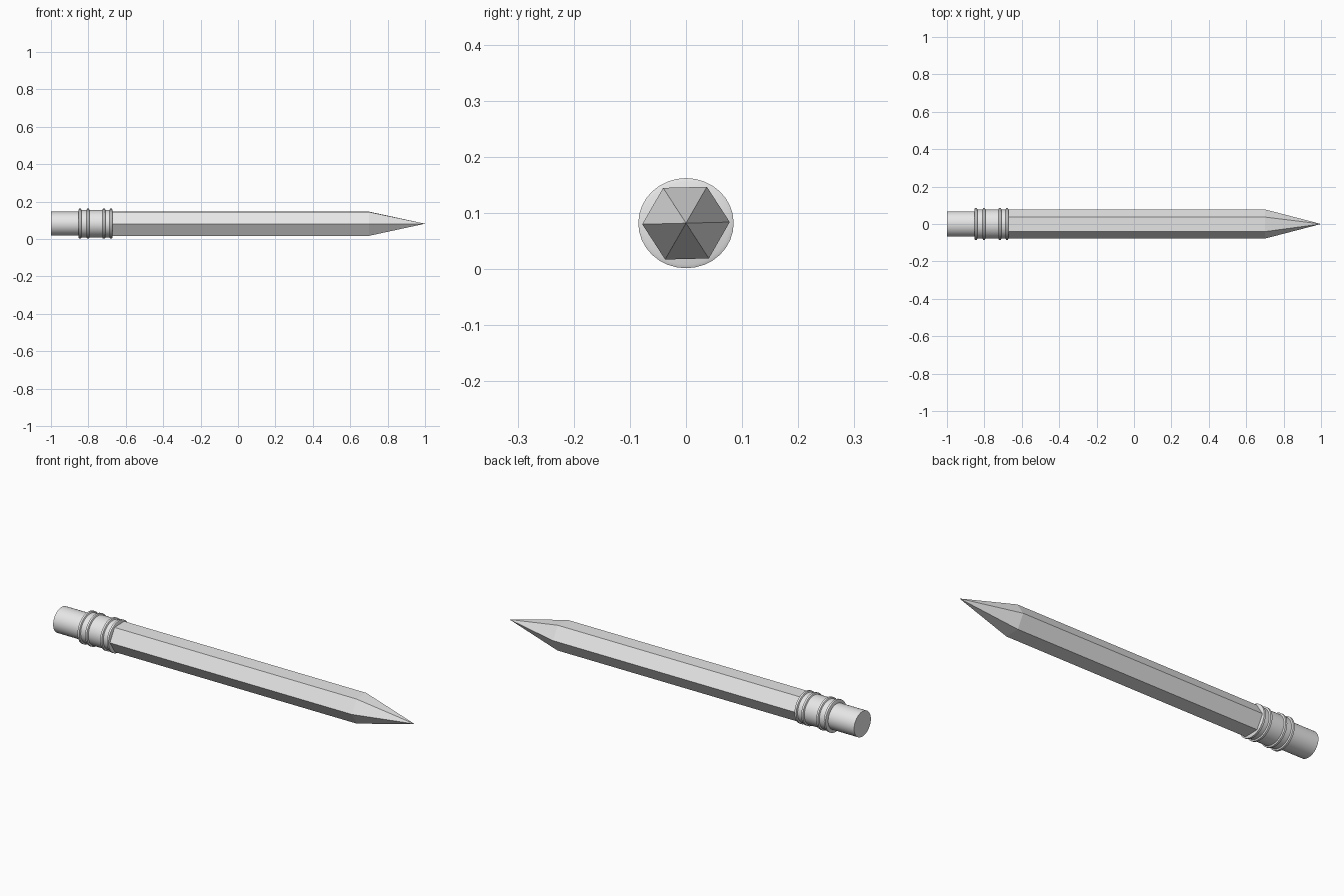
import bpy, bmesh, math

cube = bpy.data.objects.get("Cube")
if cube:
    bpy.data.objects.remove(cube, do_unlink=True)

grey = bpy.data.materials.new("plain_grey")
grey.use_nodes = True
COLOUR = (0.8, 0.8, 0.8, 1)
grey.diffuse_color = COLOUR
grey.node_tree.nodes["Principled BSDF"].inputs["Base Color"].default_value = COLOUR

SQUASH = 0.945   # the cross-section is slightly flattened
AXIS_Z = 0.082


def lathe(name, profile, sides, turn=0.0, smooth=True):
    """Spin (x, radius) points about the long axis; zero radius makes a tip."""
    bm = bmesh.new()
    rings = []
    for x, r in profile:
        count = sides if r > 0 else 1
        angles = [turn + math.tau * i / sides for i in range(count)]
        rings.append([bm.verts.new((x, r * math.cos(a), r * math.sin(a) * SQUASH))
                      for a in angles])
    for a, b in zip(rings, rings[1:]):
        for i in range(sides):
            j = (i + 1) % sides
            if len(b) == 1:
                bm.faces.new((a[i], a[j], b[0]))
            else:
                bm.faces.new((a[i], a[j], b[j], b[i]))
    for ring in (rings[0], rings[-1]):
        if len(ring) > 1:
            bm.faces.new(ring)
    bmesh.ops.recalc_face_normals(bm, faces=bm.faces)
    mesh = bpy.data.meshes.new(name)
    bm.to_mesh(mesh)
    bm.free()
    mesh.materials.append(grey)
    obj = bpy.data.objects.new(name, mesh)
    obj.location.z = AXIS_Z
    bpy.context.collection.objects.link(obj)
    if smooth:
        bpy.ops.object.select_all(action='DESELECT')
        obj.select_set(True)
        bpy.context.view_layer.objects.active = obj
        bpy.ops.object.shade_smooth_by_angle(angle=math.radians(30))
    return obj


# Hexagonal barrel sharpened to a point
lathe("pencil_barrel", [(-0.69, 0.078), (0.70, 0.078), (1.0, 0)], 6,
      turn=math.radians(1.5), smooth=False)

# Cylindrical eraser
lathe("eraser", [(-1.0, 0.068), (-0.84, 0.068)], 32)

# Metal ferrule with two pairs of raised bands
BASE, BAND, WIDTH = 0.078, 0.085, 0.016
profile = []
for start in (-0.853, -0.81, -0.725, -0.687):
    end = start + WIDTH
    profile += [(start, BASE), (start + 0.003, BAND), (end - 0.003, BAND), (end, BASE)]
lathe("ferrule", profile, 32)
